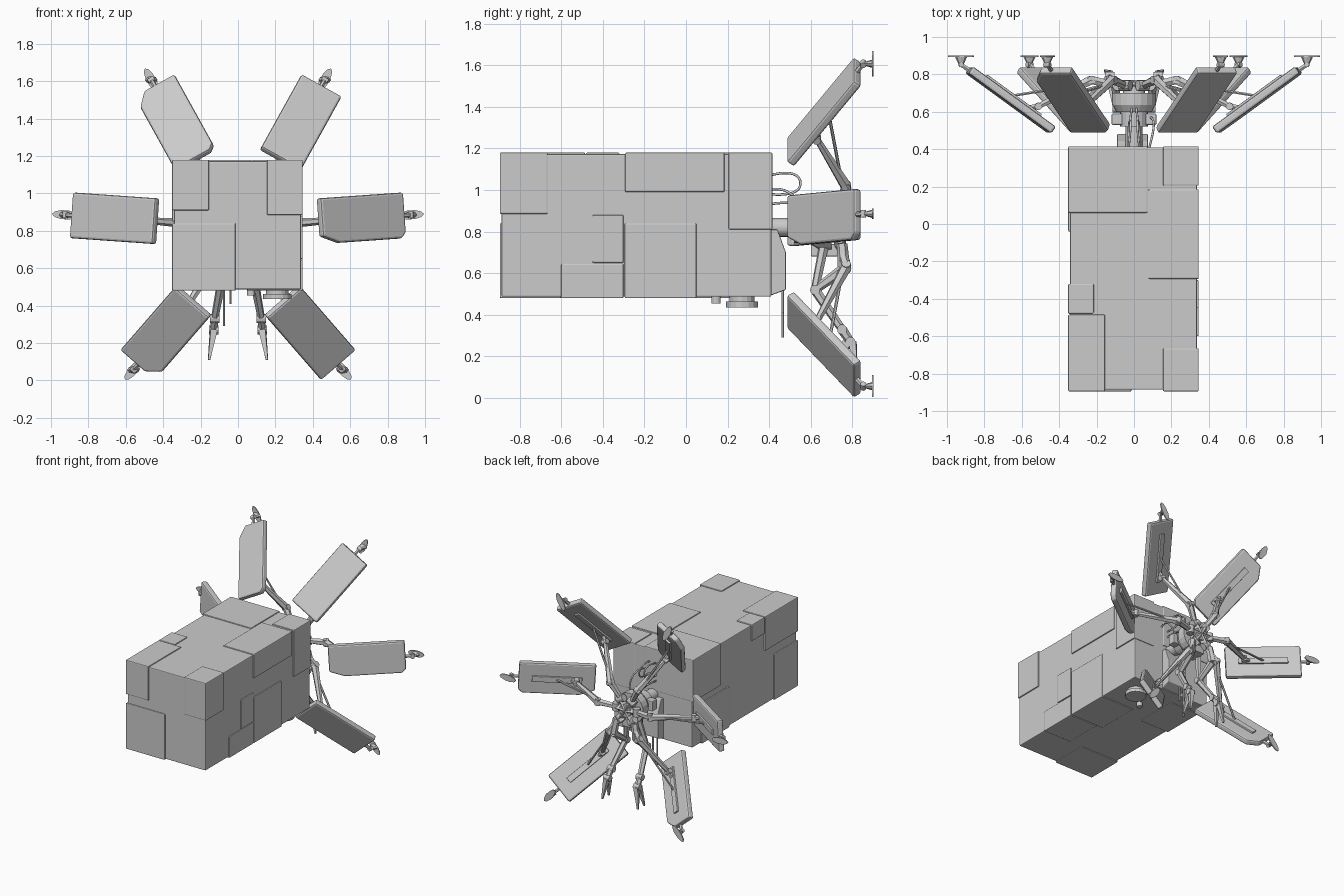
import bpy, bmesh, math
from mathutils import Matrix, Vector

cube = bpy.data.objects.get("Cube")
if cube:
    bpy.data.objects.remove(cube, do_unlink=True)

grey = bpy.data.materials.new("light grey")
grey.use_nodes = True
grey.diffuse_color = (0.6, 0.6, 0.6, 1)
grey.node_tree.nodes["Principled BSDF"].inputs["Base Color"].default_value = (0.6, 0.6, 0.6, 1)


def finish(bm, name, matrix=Matrix(), bevel=0.0):
    bmesh.ops.recalc_face_normals(bm, faces=bm.faces)
    mesh = bpy.data.meshes.new(name)
    bm.to_mesh(mesh)
    bm.free()
    mesh.materials.append(grey)
    obj = bpy.data.objects.new(name, mesh)
    obj.matrix_world = matrix
    bpy.context.collection.objects.link(obj)
    if bevel:
        mod = obj.modifiers.new("Bevel", "BEVEL")
        mod.width = bevel
        mod.segments = 2
        mod.limit_method = "ANGLE"
    return obj


def box(name, x, y, z, bevel=0.006):
    bm = bmesh.new()
    bmesh.ops.create_cube(bm, size=1)
    for v in bm.verts:
        v.co = [(lo + hi) / 2 + c * (hi - lo) for c, (lo, hi) in zip(v.co, (x, y, z))]
    return finish(bm, name, bevel=bevel)


def prism(name, outline, depth, matrix, bevel=0.0):
    """Outline in local XY, extruded symmetrically along local Z."""
    bm = bmesh.new()
    face = bm.faces.new([bm.verts.new((u, v, -depth / 2)) for u, v in outline])
    out = bmesh.ops.extrude_face_region(bm, geom=[face])
    moved = [g for g in out["geom"] if isinstance(g, bmesh.types.BMVert)]
    bmesh.ops.translate(bm, verts=moved, vec=(0, 0, depth))
    return finish(bm, name, matrix, bevel)


def rod(name, p, q, r1, r2=None, sides=6, flat=1.0):
    """Tapered rod from p to q; flat squeezes its section."""
    p, q = Vector(p), Vector(q)
    bm = bmesh.new()
    bmesh.ops.create_cone(bm, cap_ends=True, segments=sides, radius1=r1,
                          radius2=r1 if r2 is None else r2, depth=(q - p).length)
    bmesh.ops.scale(bm, verts=bm.verts, vec=(1, flat, 1))
    rot = (q - p).to_track_quat("Z", "Y").to_matrix().to_4x4()
    return finish(bm, name, Matrix.Translation((p + q) / 2) @ rot)


def joint(name, p, axis, radius=0.022, width=0.05):
    half = Vector(axis).normalized() * width / 2
    return rod(name, Vector(p) - half, Vector(p) + half, radius, sides=12)


def cable(name, points, radius=0.006):
    curve = bpy.data.curves.new(name, "CURVE")
    curve.dimensions = "3D"
    curve.bevel_depth = radius
    curve.bevel_resolution = 2
    spline = curve.splines.new("NURBS")
    spline.points.add(len(points) - 1)
    for point, co in zip(spline.points, points):
        point.co = (*co, 1)
    spline.use_endpoint_u = True
    curve.materials.append(grey)
    obj = bpy.data.objects.new(name, curve)
    bpy.context.collection.objects.link(obj)


# Main body with raised corner and edge blocks
box("body", (-0.342, 0.337), (-0.886, 0.41), (0.487, 1.172))
blocks = {
    "front_top_right_block": ((-0.352, -0.155), (-0.895, -0.485), (0.91, 1.18)),
    "front_top_left_block": ((0.155, 0.346), (-0.895, -0.665), (0.885, 1.18)),
    "front_bottom_block": ((-0.352, -0.013), (-0.895, -0.6), (0.48, 0.84)),
    "small_top_block": ((-0.352, -0.215), (-0.48, -0.32), (1.05, 1.18)),
    "rear_top_right_block": ((-0.352, 0.073), (0.06, 0.415), (0.85, 1.18)),
    "rear_top_left_block": ((0.155, 0.346), (0.205, 0.415), (0.81, 1.18)),
    "top_edge_block": ((0.077, 0.346), (-0.293, 0.185), (0.99, 1.18)),
    "side_panel": ((0.3, 0.346), (-0.45, -0.3), (0.65, 0.88)),
    "lower_front_block": ((0.1, 0.346), (-0.6, -0.3), (0.48, 0.645)),
    "lower_middle_block": ((0.05, 0.346), (-0.295, 0.05), (0.48, 0.84)),
    "lower_right_block": ((-0.352, -0.1), (-0.04, 0.3), (0.48, 0.8)),
}
for block_name, size in blocks.items():
    box(block_name, *size)

# Underside knobs
rod("dial_rim", (0.21, 0.27, 0.435), (0.21, 0.27, 0.463), 0.077, sides=16)
rod("dial_base", (0.21, 0.27, 0.46), (0.21, 0.27, 0.49), 0.06, sides=16)
rod("small_knob", (0.07, 0.145, 0.455), (0.07, 0.145, 0.49), 0.022, sides=12)

# Rear mount plate, profile in the YZ plane
yz = Matrix(((0, 0, 1, -0.008), (1, 0, 0, 0), (0, 1, 0, 0), (0, 0, 0, 1)))
prism("mount_plate", [(0.4, 0.49), (0.48, 0.52), (0.48, 0.7), (0.44, 0.81), (0.4, 0.81)],
      0.165, yz, 0.005)
for x, low in ((-0.075, 0.29), (-0.04, 0.41)):
    rod("hanging_pin", (x, 0.465, low), (x, 0.465, 0.53), 0.007)

# Central hub along Y
Z0 = 0.82
for name, y1, y2, r1, r2 in (("neck", 0.4, 0.55, 0.045, 0.045),
                             ("hub_base", 0.52, 0.6, 0.075, 0.075),
                             ("hub_cone", 0.6, 0.635, 0.095, 0.115),
                             ("hub_flange", 0.635, 0.7, 0.118, 0.118),
                             ("hub_core", 0.7, 0.76, 0.06, 0.05)):
    rod(name, (0, y1, Z0), (0, y2, Z0), r1, r2, 20)
for side in (-1, 1):
    box("hub_side_block", sorted((side * 0.06, side * 0.12)), (0.53, 0.59), (Z0 - 0.04, Z0 + 0.04))
box("hub_lower_block", (-0.05, 0.05), (0.6, 0.73), (0.68, 0.74))

# Looping cables above the mount
for x in (-0.03, 0.03):
    cable("cable", [(x, 0.4, 0.98), (x, 0.52, 0.97), (x * 0.7, 0.58, 1.03),
                    (x * 0.5, 0.52, 1.1), (x, 0.4, 1.07)])
    cable("hub_cable", [(x, 0.4, 0.93), (x, 0.48, 0.95), (x * 0.4, 0.62, 0.92)])
cable("side_cable", [(0.08, 0.4, 1.0), (0.1, 0.48, 1.02), (0.12, 0.55, 0.97), (0.09, 0.57, 0.86)])

# Six panels on jointed arms: centre x, centre z, angle, cut corners (end, side): (du, dv)
TILT = math.radians(36)
L, W, T = 0.55, 0.245, 0.045
Y0 = 0.663
CORNERS = ((-1, -1), (1, -1), (1, 1), (-1, 1))
panels = (
    ("left", 0.66, 0.867, 4, {(-1, -1): (0.11, 0.04), (1, -1): (0.03, 0.03)}),
    ("upper_left", 0.335, 1.375, 61, {}),
    ("upper_right", -0.335, 1.375, 119, {(1, 1): (0.08, 0.06), (-1, -1): (0.03, 0.03)}),
    ("right", -0.66, 0.867, 176, {}),
    ("lower_right", -0.385, 0.257, 229, {(1, 1): (0.07, 0.07)}),
    ("lower_left", 0.385, 0.257, -49, {}),
)
for name, cx, cz, deg, cuts in panels:
    ang = math.radians(deg)
    r = Vector((math.cos(ang), 0, math.sin(ang)))
    t = Vector((-math.sin(ang), 0, math.cos(ang)))
    back = Vector((0, 1, 0))
    a = r * math.cos(TILT) + back * math.sin(TILT)
    n = back * math.cos(TILT) - r * math.sin(TILT)
    c = Vector((cx, Y0, cz))
    frame = Matrix((a, t, n)).transposed().to_4x4()
    outline = []
    for i, (su, sv) in enumerate(CORNERS):
        du, dv = cuts.get((su, sv), (0, 0))
        u, v = su * L / 2, sv * W / 2
        if not du:
            outline.append((u, v))
            continue
        pair = [(u - su * du, v), (u, v - sv * dv)]
        outline += pair if i % 2 else pair[::-1]
    prism(name + "_panel", outline, T, Matrix.Translation(c) @ frame, 0.012)

    # Rail on the back of the panel
    rail = [(su * 0.18, sv * 0.022) for su, sv in CORNERS]
    prism(name + "_rail", rail, 0.016, Matrix.Translation(c + n * (T / 2 + 0.006)) @ frame, 0.003)

    # Jointed arm from the hub to the rail
    hub = Vector((0, 0.74, Z0))
    out = Vector((cx, 0, cz - Z0)).normalized()
    shoulder = hub + out * 0.09
    elbow = hub + out * 0.23 + back * 0.03
    wrist = c - a * 0.14 + n * 0.06
    rod(name + "_hub_link", hub, shoulder, 0.03, 0.028, 4)
    joint(name + "_shoulder", shoulder, t, 0.028, 0.06)
    rod(name + "_upper_arm", shoulder, elbow, 0.02, 0.026, 6)
    joint(name + "_elbow", elbow, t)
    rod(name + "_forearm", elbow, wrist, 0.028, 0.016, 6)
    joint(name + "_wrist", wrist, t, 0.02, 0.045)
    rod(name + "_panel_mount", wrist, c - a * 0.1 + n * 0.02, 0.018, 0.014)
    rod(name + "_strut", elbow.lerp(wrist, 0.4) + n * 0.03, c + n * 0.03, 0.008)

    # Leaf-shaped pad at the outer end
    tip = c + r * 0.265 + back * (0.897 - Y0)
    leaf = [(0.07 * math.cos(k * math.tau / 10), 0.025 * math.sin(k * math.tau / 10))
            for k in range(10)]
    flat = Matrix((r, t, r.cross(t))).transposed().to_4x4()
    prism(name + "_pad", leaf, 0.008, Matrix.Translation(tip) @ flat)
    rod(name + "_pad_stem", tip, tip - back * 0.045, 0.034, 0.012, 8, 0.6)
    joint(name + "_pad_joint", tip - back * 0.045, t, 0.014, 0.035)
    rod(name + "_pad_link", tip - back * 0.045, c + a * 0.24, 0.012, 0.014)

# Two hanging manipulator arms with blade fingers
for side, label in ((1, "left"), (-1, "right")):
    path = [Vector((side * x, y, z)) for x, y, z in
            ((0.05, 0.66, 0.72), (0.09, 0.62, 0.52), (0.125, 0.75, 0.33), (0.13, 0.79, 0.27))]
    for i, (p, q) in enumerate(zip(path, path[1:])):
        rod(f"{label}_manipulator_{i}", p, q, 0.024, 0.02)
        joint(f"{label}_manipulator_joint_{i}", q, (1, 0, 0), 0.024)
    for dy in (-0.05, 0.03):
        rod(label + "_finger", path[-1] + Vector((0, dy / 3, 0)),
            (side * 0.155, 0.79 + dy, 0.11), 0.026, 0.008, 4)
    rod(label + "_back_link", (side * 0.08, 0.75, 0.74), (side * 0.1, 0.76, 0.62), 0.026, 0.03)
    rod(label + "_back_brace", (side * 0.1, 0.76, 0.62), path[1], 0.028, 0.02)
